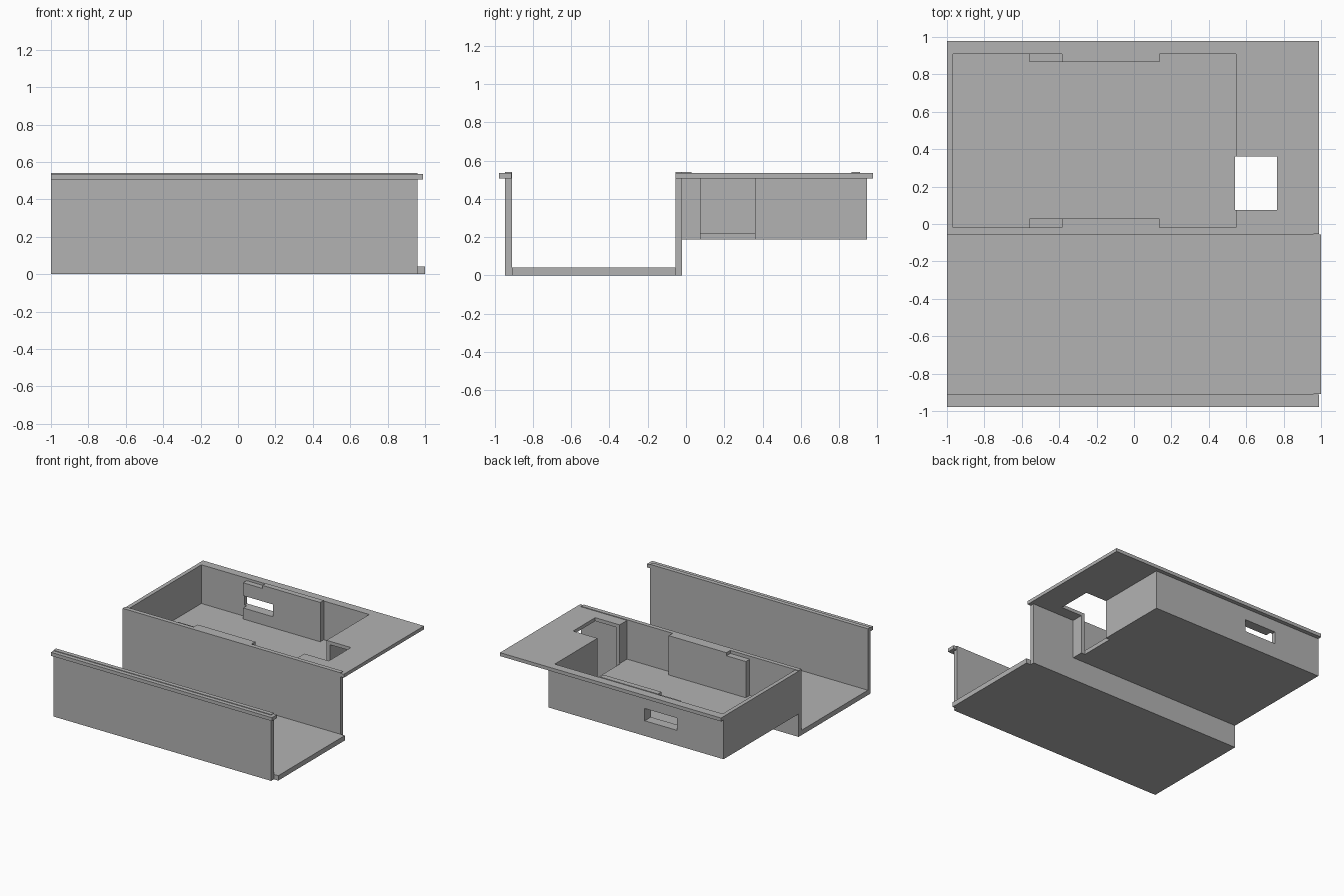
import bpy
import bmesh

if "Cube" in bpy.data.objects:
    bpy.data.objects.remove(bpy.data.objects["Cube"], do_unlink=True)

grey = bpy.data.materials.new("plain_grey")
grey.use_nodes = True
colour = (0.45, 0.45, 0.45, 1)
grey.diffuse_color = colour
grey.node_tree.nodes["Principled BSDF"].inputs["Base Color"].default_value = colour


def box(name, x, y, z):
    """Box from (min, max) ranges on each axis."""
    bm = bmesh.new()
    bmesh.ops.create_cube(bm, size=1)
    for v in bm.verts:
        v.co = [r[0] if c < 0 else r[1] for c, r in zip(v.co, (x, y, z))]
    mesh = bpy.data.meshes.new(name)
    bm.to_mesh(mesh)
    bm.free()
    mesh.materials.append(grey)
    obj = bpy.data.objects.new(name, mesh)
    bpy.context.scene.collection.objects.link(obj)
    return obj


def cut(obj, x, y, z):
    """Subtract a box and drop the cutter."""
    cutter = box("cutter", x, y, z)
    mod = obj.modifiers.new("cut", 'BOOLEAN')
    mod.operation = 'DIFFERENCE'
    mod.solver = 'EXACT'
    mod.object = cutter
    bpy.context.view_layer.objects.active = obj
    bpy.ops.object.modifier_apply(modifier=mod.name)
    bpy.data.objects.remove(cutter, do_unlink=True)


LEFT, WALL_END, LIP_END = -1.0, 0.96, 0.99
LIP_Z = (0.507, 0.535)
TOP = 0.54
INNER_Y = (-0.02, 0.91)

# Open channel at the front
box("channel_floor", (LEFT, 1.0), (-0.91, -0.055), (0, 0.04))
box("channel_front_wall", (LEFT, WALL_END), (-0.945, -0.91), (0, TOP))
box("channel_rear_wall", (LEFT, WALL_END), (-0.055, INNER_Y[0]), (0, TOP))
box("front_lip", (LEFT, LIP_END), (-0.978, -0.912), LIP_Z)

# Deep tray hanging behind the channel, below a wide rim plate
tray = box("tray", (LEFT, 0.575), (INNER_Y[0], 0.945), (0.187, LIP_Z[0]))
rim = box("rim_plate", (LEFT, LIP_END), (-0.054, 0.978), LIP_Z)
cut(tray, (-0.967, 0.545), (-0.1, INNER_Y[1]), (0.22, 1))
cut(rim, (-0.967, 0.545), INNER_Y, (0, 1))

# Cable passage through the rim and the tray end
for part in (tray, rim):
    cut(part, (0.54, 0.765), (0.075, 0.36), (0, 1))

# Thickened pads on both long walls, stepped down at one end
SLOT = ((-0.58, -0.29), (0.8, 1.0), (0.31, 0.41))
for name, y in (("front_pad", (INNER_Y[0], 0.03)), ("rear_pad", (0.865, INNER_Y[1]))):
    pad = box(name, (-0.56, 0.135), y, (0.22, TOP))
    cut(pad, (-0.7, -0.385), (-0.5, 1.2), (0.515, 1))
    if name == "rear_pad":
        cut(pad, *SLOT)

# Slot through the back wall
cut(tray, *SLOT)
